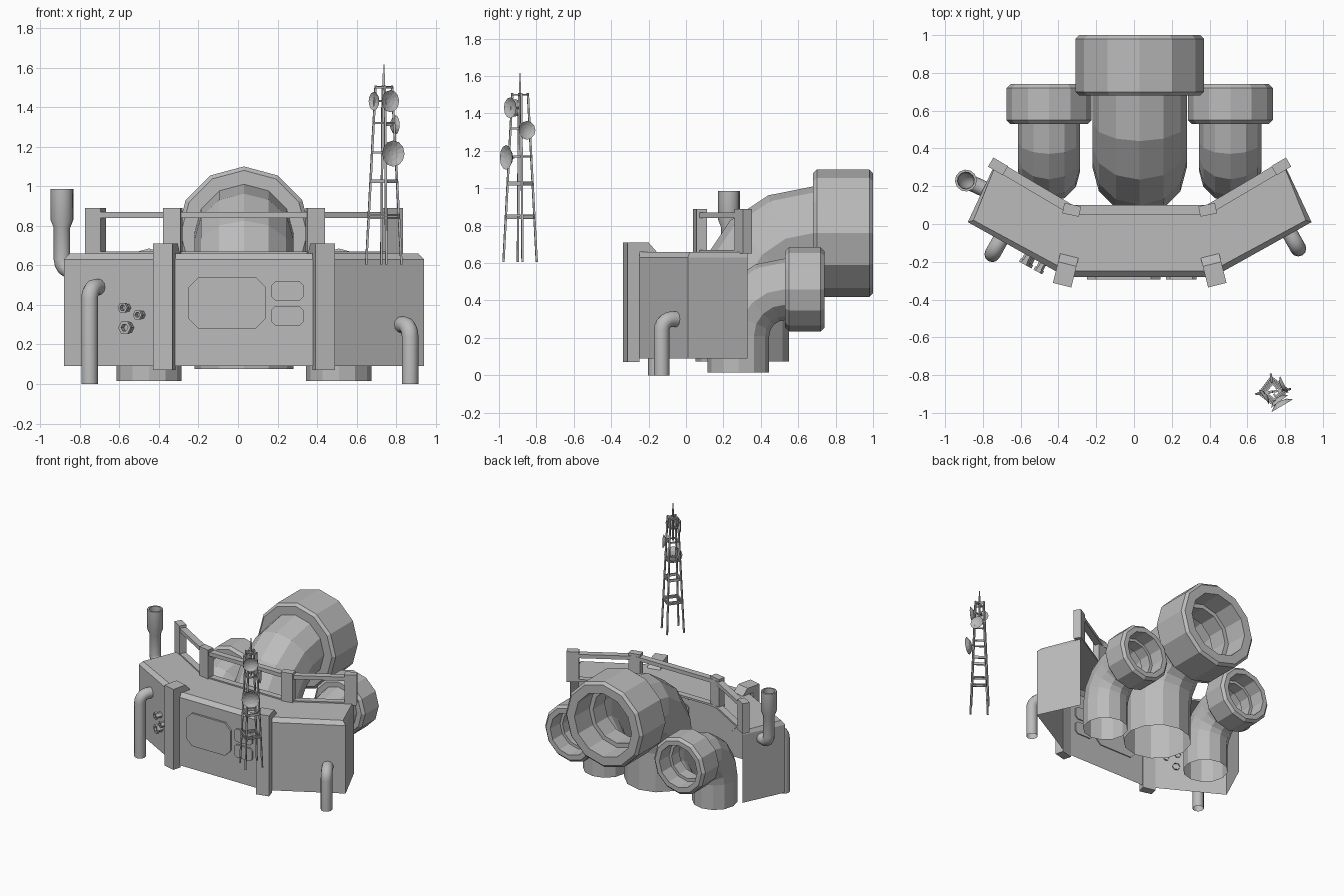
import bpy, bmesh
from math import pi, cos, sin, radians
from mathutils import Vector, Matrix

if "Cube" in bpy.data.objects:
    bpy.data.objects.remove(bpy.data.objects["Cube"])

grey = bpy.data.materials.new("plain_grey")
grey.use_nodes = True
grey.diffuse_color = (0.5, 0.5, 0.5, 1)
grey.node_tree.nodes["Principled BSDF"].inputs["Base Color"].default_value = (0.5, 0.5, 0.5, 1)

CX = 0.03                      # symmetry plane of the building
UP = Vector((0, 0, 1))


def finish(name, bm, smooth=False):
    bmesh.ops.recalc_face_normals(bm, faces=bm.faces)
    mesh = bpy.data.meshes.new(name)
    bm.to_mesh(mesh)
    bm.free()
    ob = bpy.data.objects.new(name, mesh)
    bpy.context.collection.objects.link(ob)
    mesh.materials.append(grey)
    if smooth:
        bpy.ops.object.select_all(action="DESELECT")
        ob.select_set(True)
        bpy.context.view_layer.objects.active = ob
        bpy.ops.object.shade_smooth_by_angle(angle=radians(40))
    return ob


def bridge(bm, rings, closed=True):
    for a, b in zip(rings, rings[1:]):
        n = len(a)
        for i in range(n if closed else n - 1):
            j = (i + 1) % n
            bm.faces.new((a[i], a[j], b[j], b[i]))


def prism(name, points, offset):
    """Extrude a planar outline along an offset."""
    bm = bmesh.new()
    a = [bm.verts.new(p) for p in points]
    b = [bm.verts.new(Vector(p) + Vector(offset)) for p in points]
    bridge(bm, [a, b])
    bm.faces.new(a)
    bm.faces.new(b)
    return finish(name, bm)


def elbow(name, x, y, axis_z, bend, h, r, pre, post, n=12, steps=4, s=1, smooth=False):
    """Vertical run, quarter bend towards h, then horizontal run; runs are (place, radius)."""
    h = Vector(h).normalized()
    v = UP * s
    side = h.cross(UP)
    start = Vector((x, y, axis_z - s * bend))
    rings = [(Vector((x, y, z)), v, q) for z, q in pre]
    for i in range(steps + 1):
        a = pi / 2 * i / steps
        rings.append((start + bend * (h * (1 - cos(a)) + v * sin(a)), v * cos(a) + h * sin(a), r))
    end = rings[-1][0]
    rings += [(end + h * d, h, q) for d, q in post]
    bm = bmesh.new()
    loops = []
    for p, t, q in rings:
        up = side.cross(t)
        loops.append([bm.verts.new(p + q * (cos(k * 2 * pi / n) * up + sin(k * 2 * pi / n) * side))
                      for k in range(n)])
    bridge(bm, loops)
    return finish(name, bm, smooth)


def strut(bm, a, b, w):
    """Square bar between two points."""
    a, b = Vector(a), Vector(b)
    d = b - a
    m = Matrix.Translation((a + b) / 2) @ d.to_track_quat("Z", "Y").to_matrix().to_4x4()
    bmesh.ops.create_cube(bm, size=1, matrix=m @ Matrix.Diagonal((w, w, d.length, 1)))


# Building shell: angled front wall, chamfer, roof and end walls, open behind and below
def outline(points, z):
    half = [Vector((px, py, z)) for px, py in points]
    return [Vector((CX - p.x, p.y, z)) for p in half] + [Vector((CX + p.x, p.y, z)) for p in reversed(half)]


wall = [(0.76, 0.33), (0.91, 0.01), (0.39, -0.28)]
roof_edge = [(0.755, 0.33), (0.88, 0.02), (0.38, -0.25)]
rear = [(0.76, 0.33), (0.56, 0.215), (0.36, 0.10)]
bm = bmesh.new()
levels = [[bm.verts.new(p) for p in outline(o, z)]
          for o, z in ((wall, 0.09), (wall, 0.63), (roof_edge, 0.66))]
bridge(bm, levels, closed=False)
back = [bm.verts.new(p) for p in outline(rear[1:], 0.66)]
top = levels[2]
for f in ((top[0], top[1], top[2], back[1], back[0]), (top[2], top[3], back[2], back[1]),
          (top[3], top[4], top[5], back[3], back[2])):
    bm.faces.new(f)
finish("building_shell", bm)

# Corner pillars at the bends of the front wall
for side, label in ((-1, "right"), (1, "left")):
    rot = Matrix.Rotation(side * radians(14), 3, "Z")
    base = Vector((CX + side * 0.40, -0.28, 0))
    profile = [(-0.045, 0.07), (-0.045, 0.71), (0.07, 0.71), (0.115, 0.66), (0.02, 0.66), (0.02, 0.07)]
    prism(label + "_pillar", [base + rot @ Vector((-0.05, y, z)) for y, z in profile],
          rot @ Vector((0.10, 0, 0)))

# Railing along the rear edge of the roof
line = [Vector((CX + x, y, 0)) for x, y in ((-0.75, 0.305), (-0.36, 0.075), (0.36, 0.075), (0.75, 0.305))]
for i, (a, b) in enumerate(zip(line, line[1:])):
    d = (b - a).normalized()
    q = Vector((-d.y, d.x, 0)) * 0.025
    for z, h, label in ((0.84, 0.03, "upper"), (0.655, 0.015, "lower")):
        prism(f"{label}_rail_{i}", [p + UP * z for p in (a - q, b - q, b + q, a + q)], UP * h)
for i, p in enumerate(line):
    d = (line[min(i + 1, 3)] - line[max(i - 1, 0)]).normalized() * 0.045
    q = Vector((-d.y, d.x, 0)) * 0.62
    prism(f"rail_post_{i}", [p + UP * 0.65 + k for k in (-d - q, d - q, d + q, q - d)], UP * 0.24)


# Raised window panels on the front wall
def panel(name, x0, x1, z0, z1, c):
    pts = [(x0 + c, z0), (x1 - c, z0), (x1, z0 + c), (x1, z1 - c),
           (x1 - c, z1), (x0 + c, z1), (x0, z1 - c), (x0, z0 + c)]
    prism(name, [Vector((x, -0.272, z)) for x, z in pts], (0, -0.023, 0))


panel("large_window", -0.25, 0.14, 0.28, 0.54, 0.05)
panel("upper_small_window", 0.17, 0.33, 0.42, 0.52, 0.02)
panel("lower_small_window", 0.17, 0.33, 0.295, 0.395, 0.02)

# Hexagonal nuts on the right wing
out = Vector((-0.29, -0.52, 0)).normalized()
across = out.cross(UP)
for i, (x, z, r) in enumerate(((-0.56, 0.385, 0.028), (-0.485, 0.35, 0.026), (-0.55, 0.285, 0.036))):
    c = Vector((x, -0.28 - (x + 0.36) * 0.29 / 0.52, z))
    bm = bmesh.new()
    rings = [[bm.verts.new(c + out * d + q * r * (cos(k * pi / 3) * across + sin(k * pi / 3) * UP))
              for k in range(6)] for d, q in ((-0.01, 0.8), (0.03, 0.8), (0.03, 1), (0.05, 1), (0.05, 0.55), (0.02, 0.55))]
    bridge(bm, rings)
    bm.faces.new(rings[-1])
    finish(f"hex_nut_{i}", bm)


# Large exhaust elbows behind the building, with hollow collars
def collar(r, big, length):
    return [(0, big - 0.02), (0.02, big), (length - 0.02, big), (length, big - 0.02),
            (length, big * 0.74), (length * 0.45, big * 0.72), (length * 0.45, big * 0.62), (0, big * 0.62)]


elbow("centre_exhaust", CX, 0.30, 0.76, 0.38, (0, 1, 0), 0.25, [(0.075, 0.25)], collar(0.25, 0.34, 0.32))
for x, label in ((-0.45, "right"), (0.51, "left")):
    elbow(label + "_exhaust", x, 0.28, 0.46, 0.25, (0, 1, 0), 0.165, [(0.015, 0.165)], collar(0.165, 0.225, 0.21))

# Slim pipes running from the wings to the ground
for x, y, z, hx, label in ((-0.75, -0.16, 0.49, 0.49, "right"), (0.87, -0.13, 0.30, -0.49, "left")):
    elbow(label + "_drain_pipe", x, y, z, 0.06, (hx, 0.87, 0), 0.042, [(0, 0.042)], [(0.04, 0.042)],
          steps=5, smooth=True)

# Chimney on the right end wall
elbow("chimney", -0.89, 0.23, 0.57, 0.06, (0.91, -0.42, 0), 0.042,
      [(0.90, 0.045), (0.985, 0.045), (0.985, 0.058), (0.83, 0.058), (0.79, 0.042)], [(0.05, 0.042)],
      steps=4, s=-1, smooth=True)

# Lattice mast standing off the front
TX, TY = 0.737, -0.887


def leg(k, z):
    r = 0.09 - 0.048 * (z - 0.605) / 0.9
    a = radians(8 + 90 * k)
    return Vector((TX + r * cos(a), TY + r * sin(a), z))


bm = bmesh.new()
for k in range(4):
    strut(bm, leg(k, 0.605), leg(k, 1.51), 0.011)
    for z in (0.84, 0.855, 1.02, 1.03, 1.17, 1.32, 1.50):
        strut(bm, leg(k, z), leg(k + 1, z), 0.010)
strut(bm, leg(0, 1.50), leg(2, 1.50), 0.012)
strut(bm, (TX, TY, 1.32), (TX, TY, 1.57), 0.011)
strut(bm, (TX, TY, 1.57), (TX, TY, 1.615), 0.005)
finish("mast", bm)

# Dishes on the mast
for i, (x, y, z, r, fx, fy) in enumerate(((0.785, -0.962, 1.165, 0.066, 0.5, -0.85),
                                          (0.77, -0.94, 1.43, 0.056, 0.6, -0.8),
                                          (0.795, -0.85, 1.31, 0.05, 0.9, 0.45),
                                          (0.687, -0.915, 1.43, 0.047, -0.8, -0.55))):
    f = Vector((fx, fy, 0)).normalized()
    s = f.cross(UP)
    c = Vector((x, y, z))
    bm = bmesh.new()
    rings = [[bm.verts.new(c + f * d * r + q * r * (cos(k * pi / 6) * s + sin(k * pi / 6) * UP))
              for k in range(12)] for d, q in ((-0.4, 0.2), (-0.3, 0.6), (0, 1), (-0.2, 0.6), (-0.3, 0.2))]
    bridge(bm, rings)
    bm.faces.new(rings[0])
    bm.faces.new(rings[-1])
    strut(bm, c - f * r * 0.3, c - f * 0.05, 0.01)
    finish(f"dish_{i}", bm)
